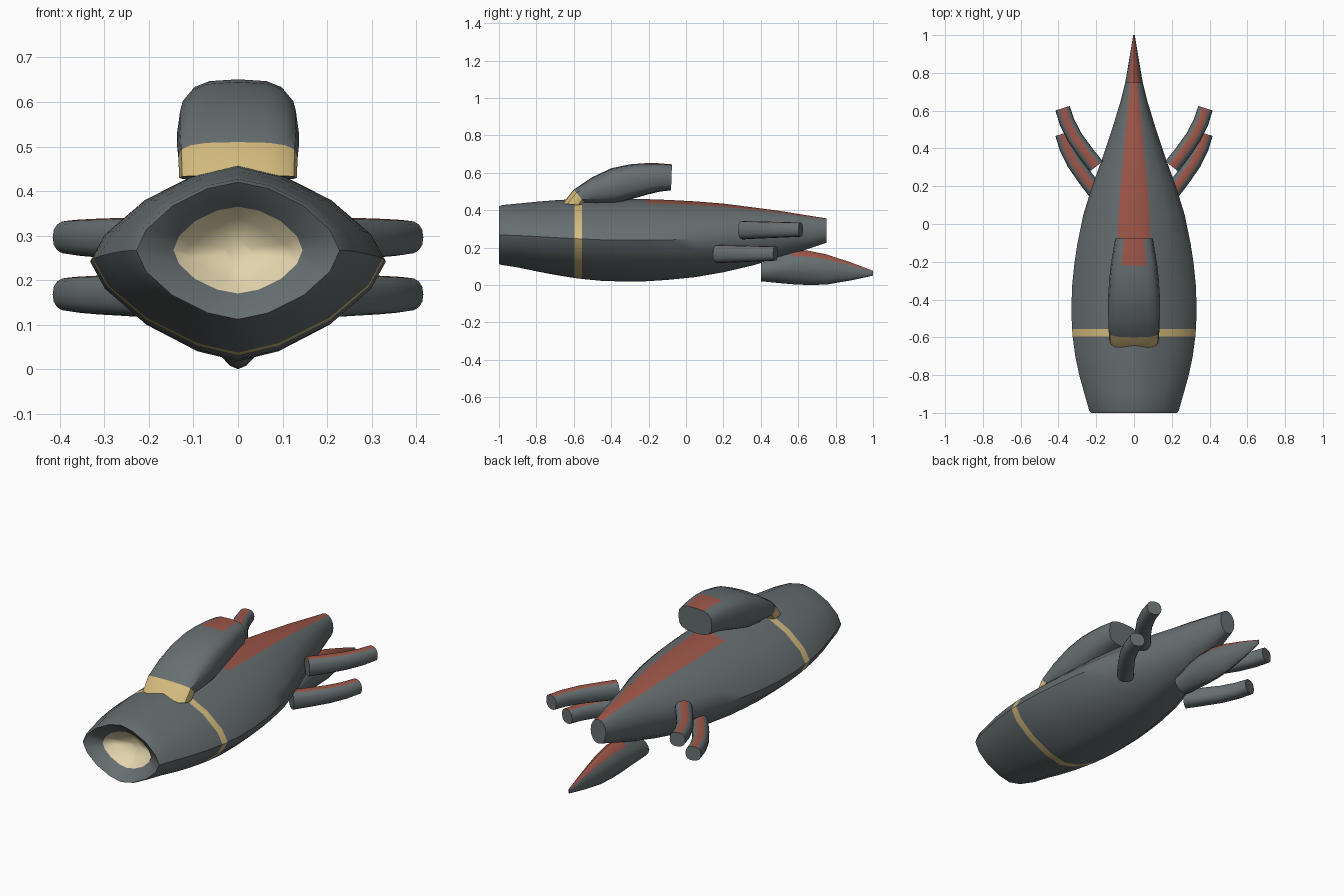
import bpy, bmesh, math
from mathutils import Vector

if "Cube" in bpy.data.objects:
    bpy.data.objects.remove(bpy.data.objects["Cube"])

def material(name, rgb):
    m = bpy.data.materials.new(name)
    m.diffuse_color = (*rgb, 1)
    m.use_nodes = True
    m.node_tree.nodes["Principled BSDF"].inputs["Base Color"].default_value = m.diffuse_color
    return m

MATS = [material("slate_grey", (0.135, 0.158, 0.165)),
        material("brick_red", (0.34, 0.093, 0.066)),
        material("sand_gold", (0.66, 0.50, 0.21)),
        material("cream", (0.77, 0.67, 0.42))]
GREY, RED, GOLD, CREAM = range(4)
N = 16

def section(center, side, up, p):
    """Superellipse ring, first point at the top."""
    pts = []
    for k in range(N):
        a = 2 * math.pi * k / N
        s, c = math.sin(a), math.cos(a)
        pts.append(Vector(center)
                   + Vector(side) * math.copysign(abs(s) ** (2 / p), s)
                   + Vector(up) * math.copysign(abs(c) ** (2 / p), c))
    return pts

def upright(y, hw, top, bot, p):
    return section((0, y, (top + bot) / 2), (hw, 0, 0), (0, 0, (top - bot) / 2), p)

def loft(name, rings, rule, start_mat=GREY, angle=40):
    """Skin the rings; rule(i, steps_from_top) gives the face colour."""
    bm = bmesh.new()
    vs = [[bm.verts.new(p) for p in r] for r in rings]
    for i in range(len(vs) - 1):
        for k in range(N):
            n = (k + 1) % N
            f = bm.faces.new((vs[i][k], vs[i][n], vs[i + 1][n], vs[i + 1][k]))
            f.material_index = rule(i, min(k, N - 1 - k))
    bm.faces.new(vs[0]).material_index = start_mat
    bm.faces.new(vs[-1])
    bmesh.ops.recalc_face_normals(bm, faces=bm.faces)
    me = bpy.data.meshes.new(name)
    bm.to_mesh(me)
    bm.free()
    for m in MATS:
        me.materials.append(m)
    ob = bpy.data.objects.new(name, me)
    bpy.context.collection.objects.link(ob)
    bpy.ops.object.select_all(action='DESELECT')
    ob.select_set(True)
    bpy.context.view_layer.objects.active = ob
    bpy.ops.object.shade_smooth_by_angle(angle=math.radians(angle))
    return ob

# Hull, starting inside the recessed cream mouth: y, half width, top, bottom, exponent
hull = [(-0.87, 0.03, 0.29, 0.24, 1.5),
        (-0.90, 0.12, 0.34, 0.19, 1.2),
        (-0.95, 0.145, 0.365, 0.17, 1.7),
        (-1.00, 0.228, 0.42, 0.112, 1.6),
        (-0.985, 0.238, 0.427, 0.107, 1.6),
        (-0.90, 0.262, 0.435, 0.094, 1.57),
        (-0.80, 0.290, 0.445, 0.073, 1.55),
        (-0.70, 0.311, 0.453, 0.054, 1.52),
        (-0.595, 0.325, 0.459, 0.037, 1.5),
        (-0.555, 0.328, 0.460, 0.032, 1.5),
        (-0.45, 0.332, 0.461, 0.022, 1.5),
        (-0.32, 0.327, 0.461, 0.018, 1.5),
        (-0.21, 0.316, 0.459, 0.020, 1.5),
        (-0.10, 0.299, 0.455, 0.027, 1.55),
        (0.05, 0.268, 0.447, 0.042, 1.6),
        (0.20, 0.222, 0.435, 0.068, 1.7),
        (0.35, 0.167, 0.416, 0.103, 1.8),
        (0.50, 0.117, 0.396, 0.145, 1.9),
        (0.65, 0.071, 0.372, 0.192, 2.0),
        (0.75, 0.046, 0.356, 0.225, 2.0)]

def hull_rule(i, step):
    if i < 2:
        return CREAM
    if i == 8:
        return GOLD
    return RED if i >= 12 and step == 0 else GREY

loft("hull", [upright(*r) for r in hull], hull_rule, CREAM)

# Dorsal pod: top y, top z, bottom y, bottom z, half width
pod = [(-0.66, 0.435, -0.55, 0.425, 0.132),
       (-0.60, 0.510, -0.54, 0.440, 0.134),
       (-0.50, 0.577, -0.47, 0.430, 0.137),
       (-0.40, 0.624, -0.37, 0.436, 0.137),
       (-0.30, 0.645, -0.28, 0.462, 0.131),
       (-0.22, 0.651, -0.20, 0.485, 0.122),
       (-0.15, 0.651, -0.14, 0.499, 0.111),
       (-0.075, 0.645, -0.08, 0.506, 0.100)]
rings = []
for ty, tz, by, bz, hw in pod:
    rings.append(section((0, (ty + by) / 2, (tz + bz) / 2), (hw, 0, 0),
                         (0, (ty - by) / 2, (tz - bz) / 2), 3))
loft("dorsal_pod", rings,
     lambda i, s: GOLD if i == 0 else RED if i >= 5 and s == 0 else GREY)

# Tail spike under the stern
spike = [(0.40, 0.060, 0.128, 0.020, 1.7),
         (0.50, 0.066, 0.168, 0.010, 1.7),
         (0.57, 0.065, 0.183, 0.004, 1.7),
         (0.65, 0.059, 0.184, 0.000, 1.7),
         (0.75, 0.046, 0.164, 0.002, 1.7),
         (0.88, 0.024, 0.121, 0.024, 1.8),
         (1.00, 0.004, 0.076, 0.050, 2.0)]
loft("tail_spike", [upright(*r) for r in spike],
     lambda i, s: RED if i >= 2 and s <= 1 else GREY)

# Curved side fins, two per side
path = [(0.200, 0.305), (0.255, 0.375), (0.315, 0.46), (0.355, 0.54), (0.378, 0.613)]
for label, dy, z in (("upper", 0, 0.293), ("lower", -0.135, 0.165)):
    for side_name, sx in (("right", 1), ("left", -1)):
        rings = []
        for i, (x, y) in enumerate(path):
            a, b = path[max(i - 1, 0)], path[min(i + 1, len(path) - 1)]
            t = Vector((b[0] - a[0], b[1] - a[1])).normalized()
            t_frac = i / (len(path) - 1)
            w, h = 0.044 - 0.004 * t_frac, 0.049 - 0.011 * t_frac
            rings.append(section((sx * x, y + dy, z + 0.003 * t_frac),
                                 (sx * t.y * w, -t.x * w, 0), (0, 0, h), 2.4))
        loft(f"{label}_fin_{side_name}", rings, lambda i, s: RED if s == 0 else GREY)
